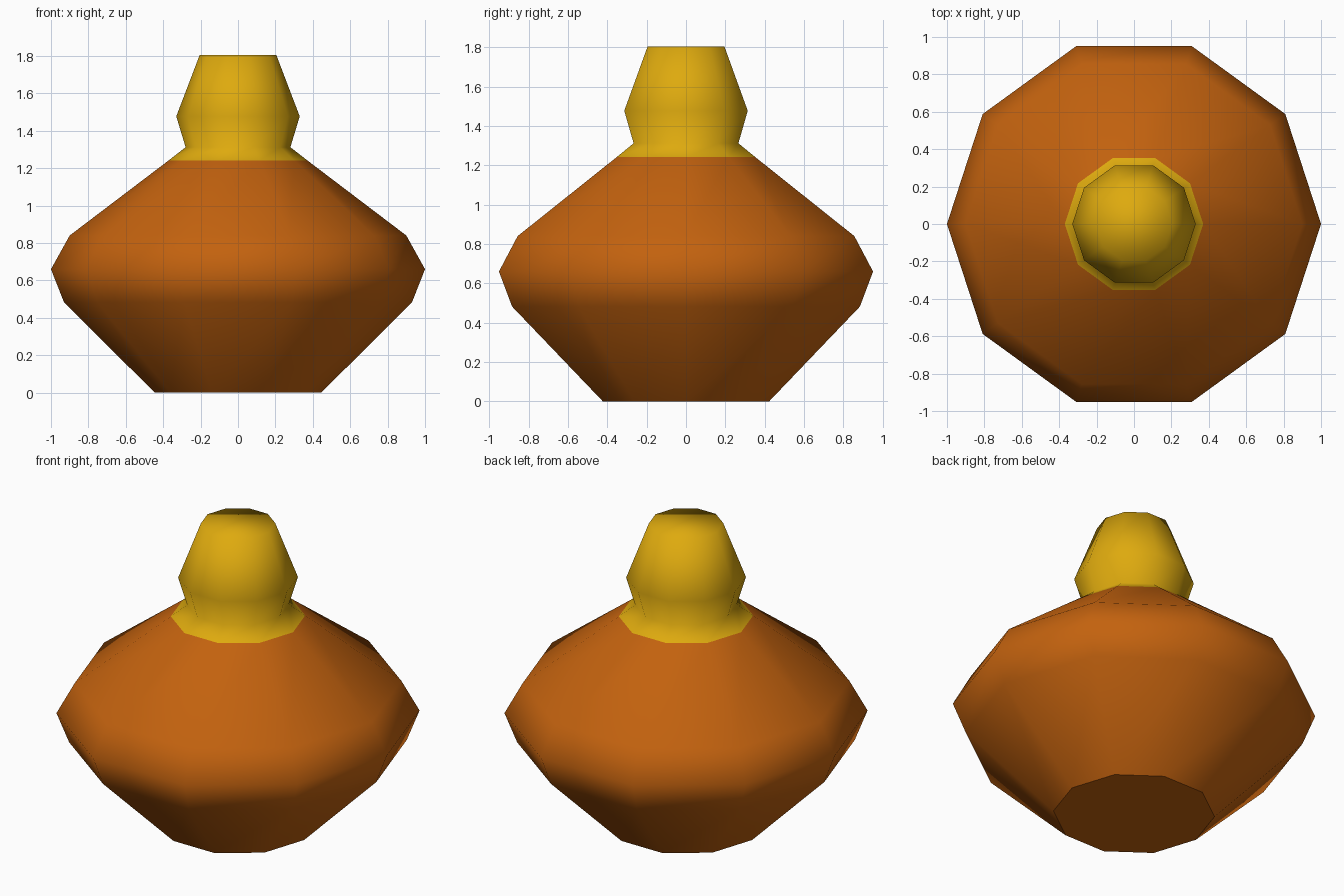
import bpy, bmesh, math

if "Cube" in bpy.data.objects:
    bpy.data.objects.remove(bpy.data.objects["Cube"])

SIDES = 10
# (corner radius, height) from base to mouth
PROFILE = [(0.445, 0.0), (0.93, 0.482), (1.0, 0.66), (0.90, 0.84),
           (0.37, 1.242), (0.28, 1.312), (0.33, 1.477), (0.205, 1.805)]
NECK_START = 1.242


def material(name, rgb):
    m = bpy.data.materials.new(name)
    m.diffuse_color = (*rgb, 1.0)
    m.use_nodes = True
    m.node_tree.nodes["Principled BSDF"].inputs["Base Color"].default_value = m.diffuse_color
    return m


# Lathe the ten-sided flask as one continuous surface
bm = bmesh.new()
rings = []
for r, z in PROFILE:
    rings.append([bm.verts.new((r * math.cos(2 * math.pi * i / SIDES),
                                r * math.sin(2 * math.pi * i / SIDES), z))
                  for i in range(SIDES)])
for low, high in zip(rings, rings[1:]):
    for i in range(SIDES):
        j = (i + 1) % SIDES
        bm.faces.new((low[i], low[j], high[j], high[i]))

# Flat base and flat top
base = bm.faces.new(rings[0][::-1])
bm.faces.new(rings[-1])

# Smooth sides and top, crisp base; stopper colour above the shoulder line
for f in bm.faces:
    f.smooth = f is not base
    f.material_index = 1 if f.calc_center_median().z > NECK_START else 0
for e in base.edges:
    e.smooth = False

mesh = bpy.data.meshes.new("flask")
bm.to_mesh(mesh)
bm.free()
mesh.materials.append(material("burnt orange", (0.545, 0.122, 0.0045)))
mesh.materials.append(material("golden yellow", (0.73, 0.402, 0.0045)))
flask = bpy.data.objects.new("flask", mesh)
bpy.context.collection.objects.link(flask)
